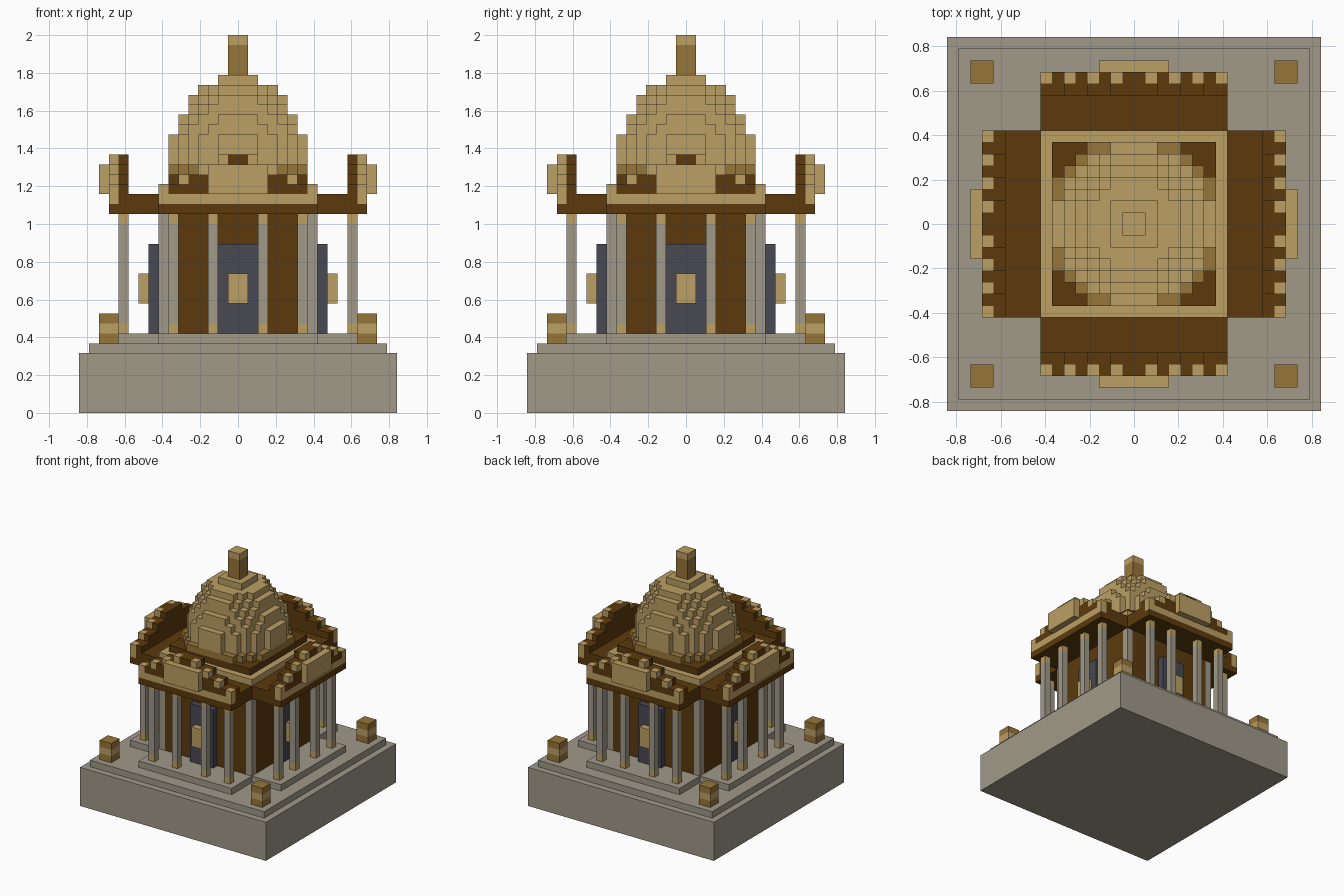
import bpy, bmesh, math
from mathutils import Matrix, Vector

U = 2 / 38  # one building block

cube = bpy.data.objects.get("Cube")
if cube:
    bpy.data.objects.remove(cube, do_unlink=True)


def make_material(name, rgb):
    m = bpy.data.materials.new(name)
    m.use_nodes = True
    m.diffuse_color = (*rgb, 1)
    m.node_tree.nodes["Principled BSDF"].inputs["Base Color"].default_value = (*rgb, 1)
    return m


STONE = make_material("grey stone", (0.35, 0.32, 0.25))
TAN = make_material("pale sandstone", (0.50, 0.35, 0.13))
OCHRE = make_material("dark sandstone", (0.31, 0.18, 0.042))
BROWN = make_material("brown timber", (0.107, 0.042, 0.004))
SLATE = make_material("slate door", (0.065, 0.065, 0.084))


def blocks(name, boxes, turns=1):
    """Join boxes (x0, x1, y0, y1, z0, z1, material) in block units,
    repeated by quarter turns around the centre."""
    bm = bmesh.new()
    mats = []
    for x0, x1, y0, y1, z0, z1, mat in boxes:
        if mat not in mats:
            mats.append(mat)
        size = Vector((x1 - x0, y1 - y0, z1 - z0)) * U
        mid = Vector((x0 + x1, y0 + y1, z0 + z1)) * U / 2
        for t in range(turns):
            turn = Matrix.Rotation(t * math.pi / 2, 4, "Z")
            place = turn @ Matrix.Translation(mid) @ Matrix.Diagonal((*size, 1))
            made = bmesh.ops.create_cube(bm, size=1, matrix=place)
            for f in {f for v in made["verts"] for f in v.link_faces}:
                f.material_index = mats.index(mat)
    mesh = bpy.data.meshes.new(name)
    bm.to_mesh(mesh)
    bm.free()
    for mat in mats:
        mesh.materials.append(mat)
    obj = bpy.data.objects.new(name, mesh)
    bpy.context.collection.objects.link(obj)
    return obj


def square(r, z0, z1, mat):
    return (-r, r, -r, r, z0, z1, mat)


# Stepped base and cross-shaped floor
blocks("base", [square(16, 0, 6, STONE)])
blocks("base_step", [square(15, 6, 7, STONE)])
blocks("floor_centre", [square(8, 7, 8, STONE)])
blocks("floor_arms", [(-8, 8, -13, -8, 7, 8, STONE)], 4)

# Banded posts on the corners of the base
blocks("corner_posts", [(12, 14, -14, -12, z, z + 1, m)
                        for z, m in ((7, OCHRE), (8, TAN), (9, OCHRE))], 4)

# Hall with stone corner piers and a door on each side
blocks("hall_walls", [(-7, 7, -8, -7, 8, 20, BROWN)], 4)
blocks("hall_corner_piers", [(7, 8, -8, -7, 8, 20, STONE)], 4)
blocks("doors", [(-2, 2, -9, -8, 8, 17, SLATE)], 4)
blocks("door_panels", [(-1, 1, -10, -9, 11, 14, TAN)], 4)

# Porch columns with sandstone feet and caps
columns = []
for x in (-7, -3, 2, 6):
    for z0, z1, mat in ((8, 9, TAN), (9, 19, STONE), (19, 20, TAN)):
        columns.append((x, x + 1, -12, -11, z0, z1, mat))
blocks("porch_columns", columns, 4)

# Cross-shaped roof with a sandstone front edge on each arm
blocks("roof_centre", [square(8, 20, 22, BROWN)])
blocks("roof_arms", [(-8, 8, -12, -8, 20, 22, BROWN),
                     (-8, 8, -13, -12, 20, 21, BROWN)], 4)
blocks("roof_edges", [(-8, 8, -13, -12, 21, 22, TAN)], 4)

# Stepped gables with a tooth at each step, and a plaque in front
gables, teeth = [], []
for i in range(4):
    w, z = 8 - 2 * i, 22 + i
    gables += [(-w, w, -12, -11, z, z + 1, BROWN),
               (1 - w, w - 1, -13, -12, z, z + 1, BROWN)]
    teeth += [(a, a + 1, -13, -12, z, z + 1, TAN) for a in (-w, w - 1)]
blocks("gables", gables, 4)
blocks("gable_teeth", teeth, 4)
blocks("gable_plaques", [(-3, 3, -14, -13, 22, 25, TAN)], 4)

# Square dome plinth with a surrounding curb
blocks("dome_curb", [(-8, 7, -8, -7, 22, 23, TAN)], 4)
blocks("dome_plinth", [square(7, 22, 24, BROWN)])


def disc(radius, z, mat):
    """One layer of blocks whose centres lie inside a circle."""
    rows = []
    for y in range(-8, 8):
        left = radius ** 2 - (y + 0.5) ** 2
        w = math.floor(math.sqrt(left) + 0.5) if left > 0 else 0
        if w:
            rows.append((-w, w, y, y + 1, z, z + 1, mat))
    return rows


# Dome of stacked discs following an ellipse
blocks("dome_ring", disc(7.5, 24, OCHRE))
dome = []
for i in range(9):
    dome += disc(6.95 * math.sqrt(1 - ((i + 0.5) / 9) ** 2), 25 + i, TAN)
blocks("dome", dome)

# Spire
blocks("spire", [square(1, 34, 37, OCHRE), square(1, 37, 38, TAN)])
